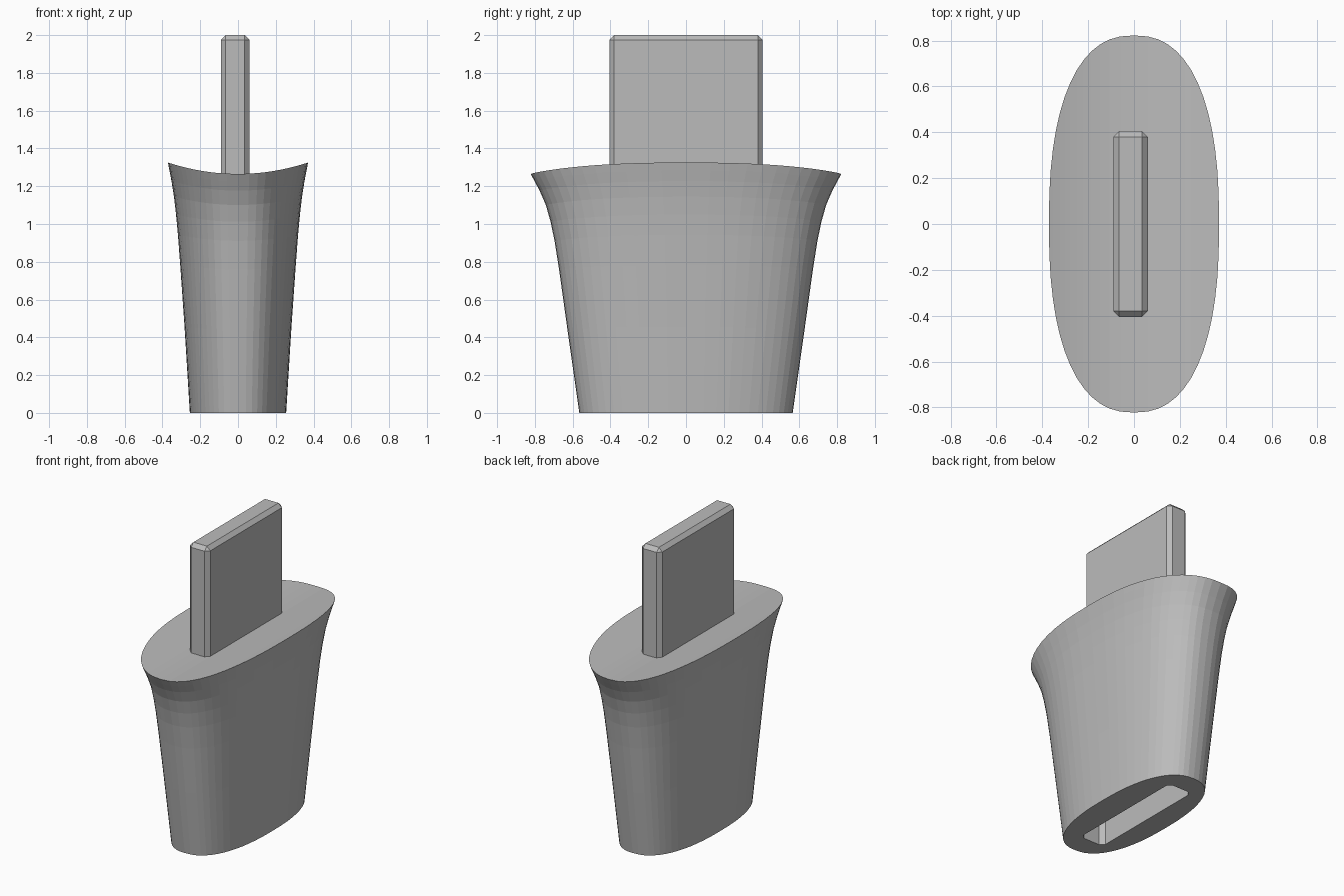
import bpy, bmesh
from math import sin, cos, tau, copysign

cube = bpy.data.objects.get("Cube")
if cube:
    bpy.data.objects.remove(cube)

grey = bpy.data.materials.new("plain_grey")
grey.use_nodes = True
grey.diffuse_color = (0.5, 0.5, 0.5, 1)
grey.node_tree.nodes["Principled BSDF"].inputs["Base Color"].default_value = (0.5, 0.5, 0.5, 1)

SIDES = 56
TAB_X = -0.015


def finish(name, bm):
    bmesh.ops.recalc_face_normals(bm, faces=bm.faces)
    mesh = bpy.data.meshes.new(name)
    bm.to_mesh(mesh)
    bm.free()
    mesh.materials.append(grey)
    obj = bpy.data.objects.new(name, mesh)
    bpy.context.collection.objects.link(obj)
    return obj


def block(name, width, depth, bottom, top, chamfer, edge_rule):
    """Box centred on the tab axis with chosen edges chamfered."""
    bm = bmesh.new()
    bmesh.ops.create_cube(bm, size=1)
    for v in bm.verts:
        v.co = (TAB_X + v.co.x * width, v.co.y * depth,
                top if v.co.z > 0 else bottom)
    edges = [e for e in bm.edges if edge_rule(e)]
    bmesh.ops.bevel(bm, geom=edges, offset=chamfer, segments=1, affect='EDGES')
    return finish(name, bm)


def upright(e):
    return abs(e.verts[0].co.z - e.verts[1].co.z) > 0.1


def oval(i, half_x, half_y, power=2.4):
    c, s = cos(tau * i / SIDES), sin(tau * i / SIDES)
    bend = lambda t: copysign(abs(t) ** (2 / power), t) if abs(t) > 1e-6 else 0
    return half_x * bend(c), half_y * bend(s)


# Flared body: height fraction, half width, half depth
profile = [(0, 0.255, 0.565), (0.35, 0.283, 0.628), (0.6, 0.306, 0.672),
           (0.72, 0.318, 0.696), (0.8, 0.328, 0.717), (0.87, 0.339, 0.742),
           (0.93, 0.352, 0.775), (0.97, 0.363, 0.802), (1, 0.371, 0.822)]
bm = bmesh.new()
rings = []
for t, half_x, half_y in profile:
    ring = []
    for i in range(SIDES):
        x, y = oval(i, half_x, half_y)
        ring.append(bm.verts.new((x, y, t * (1.265 + 0.44 * x * x))))
    rings.append(ring)
for low, high in zip(rings, rings[1:]):
    for i in range(SIDES):
        j = (i + 1) % SIDES
        bm.faces.new((low[i], low[j], high[j], high[i]))
bm.faces.new(rings[0])

# Dished top made of strips running front to back
rim = rings[-1]
for i in range(SIDES // 2):
    corners = [rim[i], rim[i + 1], rim[-i - 1], rim[-i]]
    bm.faces.new(list(dict.fromkeys(corners)))
body = finish("flared_body", bm)

# Socket in the underside
cutter = block("socket_cutter", 0.175, 0.84, -0.2, 0.74, 0.028, upright)
cutter.hide_render = True
cut = body.modifiers.new("socket", 'BOOLEAN')
cut.operation = 'DIFFERENCE'
cut.solver = 'EXACT'
cut.object = cutter
bpy.context.view_layer.objects.active = body
bpy.ops.object.modifier_apply(modifier=cut.name)
bpy.data.objects.remove(cutter)

# Tab standing on the top
block("top_tab", 0.15, 0.81, 1.2, 2.0, 0.025,
      lambda e: upright(e) or min(v.co.z for v in e.verts) > 1.9)
